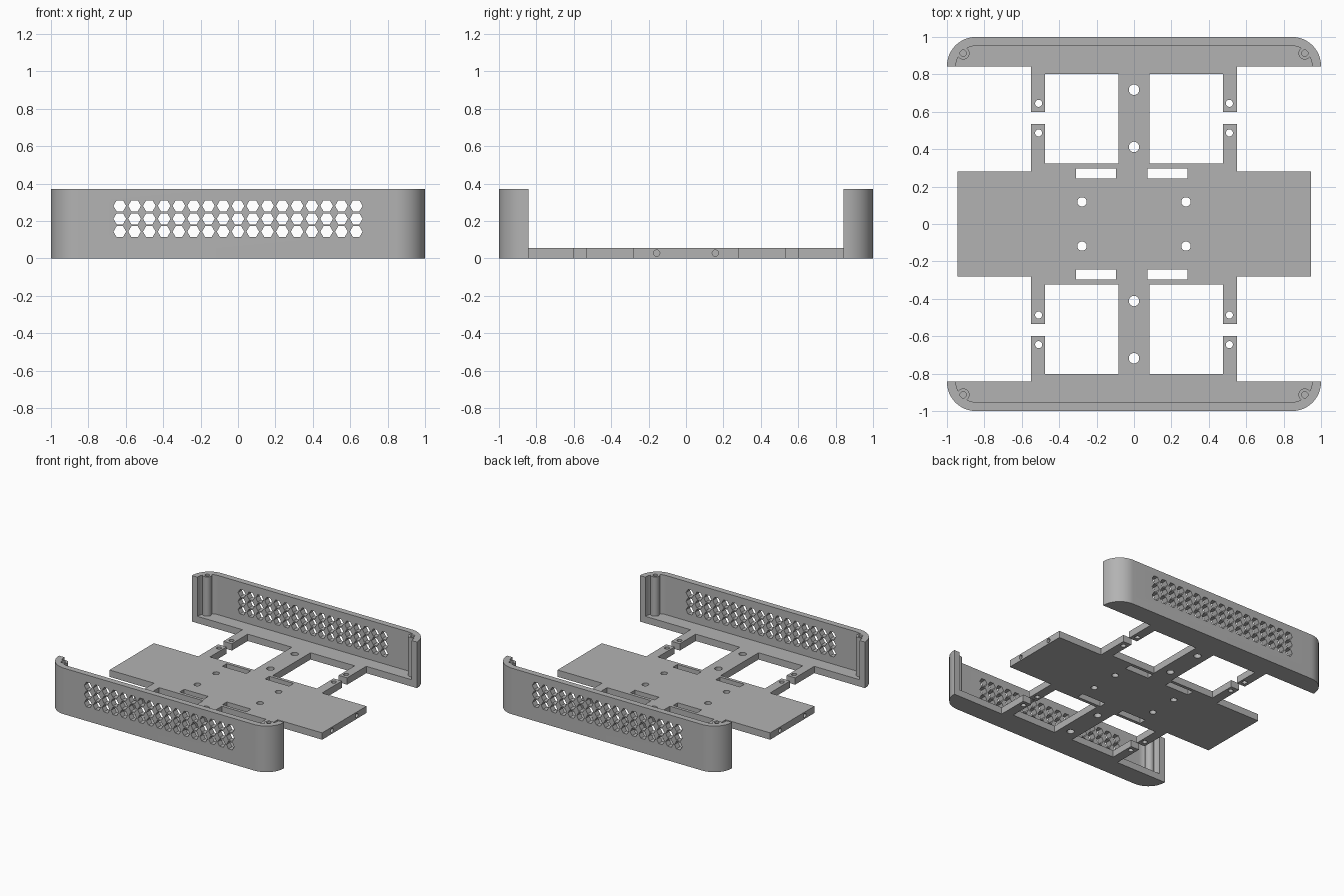
import bpy, bmesh, math
from mathutils import Matrix

if "Cube" in bpy.data.objects:
    bpy.data.objects.remove(bpy.data.objects["Cube"], do_unlink=True)

grey = bpy.data.materials.new("matte grey")
grey.use_nodes = True
grey.diffuse_color = (0.45, 0.45, 0.45, 1)
grey.node_tree.nodes["Principled BSDF"].inputs["Base Color"].default_value = grey.diffuse_color

FLOOR, TOP = 0.055, 0.37
CORNER = 0.845          # centre of the rounded corners
BOSS = 0.913            # centre of the screw bosses


def arc(cx, cy, r, start, end, n):
    angles = [math.radians(start + (end - start) * i / n) for i in range(n + 1)]
    return [(cx + r * math.cos(a), cy + r * math.sin(a)) for a in angles]


def circle(x, y, r, n=24):
    return arc(x, y, r, 0, 360, n)[:-1]


def rect(x0, x1, y0, y1):
    return [(x0, y0), (x1, y0), (x1, y1), (x0, y1)]


def add_prism(bm, outline, low, high, matrix=Matrix()):
    """Extrude a flat outline from low to high, then place it."""
    base = [bm.verts.new((x, y, low)) for x, y in outline]
    face = bm.faces.new(base)
    top = bmesh.ops.extrude_face_region(bm, geom=[face])["geom"]
    moved = [v for v in top if isinstance(v, bmesh.types.BMVert)]
    bmesh.ops.translate(bm, verts=moved, vec=(0, 0, high - low))
    bmesh.ops.transform(bm, matrix=matrix, verts=base + moved)


def make_object(name, prisms):
    bm = bmesh.new()
    for prism in prisms:
        add_prism(bm, *prism)
    bmesh.ops.recalc_face_normals(bm, faces=bm.faces)
    mesh = bpy.data.meshes.new(name)
    bm.to_mesh(mesh)
    bm.free()
    mesh.materials.append(grey)
    obj = bpy.data.objects.new(name, mesh)
    bpy.context.collection.objects.link(obj)
    return obj


def boolean(obj, operation, prisms):
    tool = make_object("cutter", prisms)
    tool.hide_render = True
    mod = obj.modifiers.new(operation, "BOOLEAN")
    mod.operation, mod.solver, mod.object = operation, "EXACT", tool
    bpy.context.view_layer.objects.active = obj
    bpy.ops.object.modifier_apply(modifier=mod.name)
    bpy.data.objects.remove(tool, do_unlink=True)


def finish(obj):
    obj.data.shade_smooth()
    obj.data.set_sharp_from_angle(angle=math.radians(30))


# Base plate: one quarter of the outline, mirrored all round
quarter = [(0.945, 0.281), (0.55, 0.281), (0.55, 0.535), (0.475, 0.535),
           (0.475, 0.323), (0.083, 0.323), (0.083, 0.802), (0.475, 0.802),
           (0.475, 0.6), (0.55, 0.6), (0.55, 0.843), (1.0, 0.843)]
quarter += arc(CORNER, CORNER, 0.155, 0, 90, 16)[1:]
half = quarter + [(-x, y) for x, y in reversed(quarter)]
plate = make_object("base_plate", [(half + [(-x, -y) for x, y in half], 0, FLOOR)])

# Screw holes, cable slots and the blind holes in the plate's ends
holes = []
for s in (1, -1):
    holes += [circle(0, s * 0.718, 0.028), circle(0, s * 0.412, 0.028)]
    for x in (-1, 1):
        holes += [circle(x * 0.51, s * 0.645, 0.019), circle(x * 0.51, s * 0.487, 0.019),
                  circle(x * 0.278, s * 0.118, 0.025)]
    holes += [rect(-0.309, -0.095, s * 0.27 - 0.028, s * 0.27 + 0.028),
              rect(0.071, 0.285, s * 0.27 - 0.028, s * 0.27 + 0.028)]
cuts = [(h, -0.1, 0.2) for h in holes]
sideways = Matrix.Rotation(math.pi / 2, 4, "Y")
for y in (-0.157, 0.157):
    for low, high in ((0.85, 1.0), (-1.0, -0.85)):
        cuts.append((circle(-0.028, y, 0.017), low, high, sideways))
boolean(plate, "DIFFERENCE", cuts)
finish(plate)

# End walls with wrapped corners, screw bosses and hexagonal vents
outer = [(1.0, 0.843)] + arc(CORNER, CORNER, 0.155, 0, 90, 16)[1:]
inner = [(0.952, 0.843)] + arc(CORNER, CORNER, 0.107, 0, 90, 16)[1:]
wall = outer + [(-x, y) for x, y in reversed(outer)]
wall += [(-x, y) for x, y in inner] + list(reversed(inner))
upright = Matrix.Rotation(math.pi / 2, 4, "X")

for name, turn in (("back_wall", 0), ("front_wall", math.pi)):
    obj = make_object(name, [(wall, FLOOR, TOP)])
    boolean(obj, "UNION", [(circle(x, BOSS, 0.034), FLOOR, TOP) for x in (-BOSS, BOSS)])
    cuts = [(circle(x, BOSS, 0.017), FLOOR + 0.01, TOP + 0.1) for x in (-BOSS, BOSS)]
    for col in range(-8, 9):
        for row in (-1, 0, 1):
            vent = circle(col * 0.079, 0.212 + row * 0.069, 0.034, 6)
            cuts.append((vent, -1.1, -0.9, upright))
    boolean(obj, "DIFFERENCE", cuts)
    obj.data.transform(Matrix.Rotation(turn, 4, "Z"))
    finish(obj)
